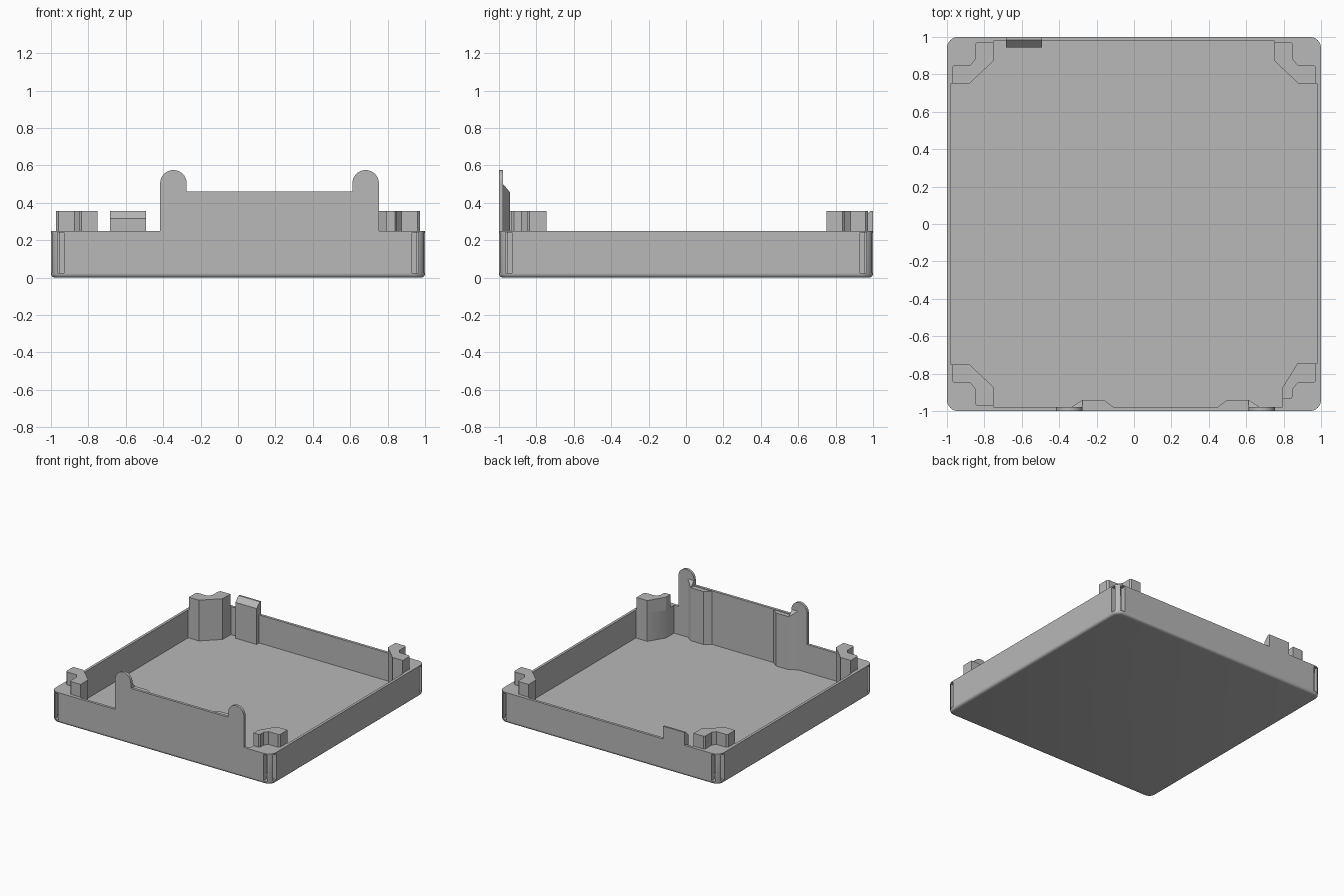
import bpy, bmesh, math

cube = bpy.data.objects.get("Cube")
if cube:
    bpy.data.objects.remove(cube, do_unlink=True)

grey = bpy.data.materials.new("plain_grey")
grey.use_nodes = True
grey.diffuse_color = (0.48, 0.48, 0.48, 1)
grey.node_tree.nodes["Principled BSDF"].inputs["Base Color"].default_value = grey.diffuse_color

WALL, FLOOR, RIM, TOP = 0.978, 0.02, 0.25, 0.355
AXES = {"x": lambda a, b, h: (h, a, b),
        "y": lambda a, b, h: (a, h, b),
        "z": lambda a, b, h: (a, b, h)}


def prism(name, outline, low, high, axis="z", edit=None):
    """Extrude a flat outline along one axis."""
    bm = bmesh.new()
    place = AXES[axis]
    rings = [[bm.verts.new(place(a, b, h)) for a, b in outline] for h in (low, high)]
    bm.faces.new(rings[0])
    bm.faces.new(rings[1])
    n = len(outline)
    for i in range(n):
        j = (i + 1) % n
        bm.faces.new((rings[0][i], rings[0][j], rings[1][j], rings[1][i]))
    bmesh.ops.recalc_face_normals(bm, faces=bm.faces[:])
    if edit:
        edit(bm)
    mesh = bpy.data.meshes.new(name)
    bm.to_mesh(mesh)
    bm.free()
    mesh.materials.append(grey)
    obj = bpy.data.objects.new(name, mesh)
    bpy.context.collection.objects.link(obj)
    return obj


def arc(cx, cy, r, start, end, steps=8):
    angles = [math.radians(start + (end - start) * i / steps) for i in range(steps + 1)]
    return [(cx + r * math.cos(t), cy + r * math.sin(t)) for t in angles]


def flip(points, sx, sy):
    return [(x * sx, y * sy) for x, y in points]


def select_only(obj):
    bpy.ops.object.select_all(action="DESELECT")
    obj.select_set(True)
    bpy.context.view_layer.objects.active = obj


def cut(obj, cutter):
    cutter.hide_render = True
    mod = obj.modifiers.new("cut", "BOOLEAN")
    mod.operation = "DIFFERENCE"
    mod.solver = "EXACT"
    mod.object = cutter
    select_only(obj)
    bpy.ops.object.modifier_apply(modifier=mod.name)
    bpy.data.objects.remove(cutter, do_unlink=True)


def round_bottom(bm):
    edges = [e for e in bm.edges if all(v.co.z < 0.001 for v in e.verts)]
    bmesh.ops.bevel(bm, geom=edges, offset=0.02, segments=3, profile=0.5, affect="EDGES")


# Tray body with rounded corners and bottom edge
corners = [(1, 1, 0), (-1, 1, 90), (-1, -1, 180), (1, -1, 270)]
outer = []
for sx, sy, turn in corners:
    outer += arc(0.94 * sx, 0.94 * sy, 0.06, turn, turn + 90)
tray = prism("tray", outer, 0, RIM, edit=round_bottom)

# Cavity leaves solid chamfered blocks in the corners
chamfer = [(WALL, 0.75), (0.88, 0.75), (0.75, 0.873), (0.75, WALL)]
short_chamfer = [(WALL, 0.745), (0.874, 0.745), (0.794, 0.874), (0.794, WALL)]
cavity = (chamfer + flip(chamfer, -1, 1)[::-1] + flip(chamfer, -1, -1)
          + flip(short_chamfer, 1, -1)[::-1])
cut(tray, prism("cavity_cutter", cavity, FLOOR, 0.5))

# Hollow corner pockets, each open through a pair of slots
pocket = [(0.87, 0.87), (0.955, 0.87), (0.955, 0.93), (1.1, 0.93), (1.1, 0.965),
          (0.965, 0.965), (0.965, 1.1), (0.93, 1.1), (0.93, 0.955), (0.87, 0.955)]
for sx, sy, turn in corners:
    cut(tray, prism("pocket_cutter", flip(pocket, sx, sy), 0.025, 0.24))
select_only(tray)
bpy.ops.object.shade_smooth_by_angle(angle=math.radians(35))

# Notched corner posts
notch = [(0.85, 0.88), (0.874, 0.85), (0.96, 0.85), (0.972, 0.838)]
post = [(0.75, 0.972), (0.838, 0.972), (0.85, 0.96)] + notch + [
    (0.972, 0.75), (0.88, 0.75), (0.75, 0.873)]
short_post = [(0.794, 0.933), (0.84, 0.933), (0.85, 0.92)] + notch + [
    (0.972, 0.745), (0.874, 0.745), (0.794, 0.874)]
prism("back_left_post", post, RIM, TOP)
prism("back_right_post", flip(post, -1, 1), RIM, TOP)
prism("front_right_post", flip(post, -1, -1), RIM, TOP)
prism("front_left_post", flip(short_post, 1, -1), RIM, TOP)

# Raised front panel with two round-topped tabs
MID, HALF, R = 0.1685, 0.585, 0.071
right_tab = arc(MID + HALF - R, 0.575 - R, R, 0, 180, 16)
left_tab = arc(MID - HALF + R, 0.575 - R, R, 0, 180, 16)
panel = ([(MID - HALF, RIM), (MID + HALF, RIM)] + right_tab
         + [(MID + HALF - 2 * R, 0.46), (MID - HALF + 2 * R, 0.46)] + left_tab)
front_panel = prism("front_panel", panel, -1, -WALL, axis="y")
select_only(front_panel)
bpy.ops.object.shade_smooth_by_angle(angle=math.radians(35))


# Tapered stiffening ribs with a sloped gusset beside each tab
def slope_top(bm):
    for v in bm.verts:
        if v.co.y > -0.95:
            v.co.z = 0.455
    bmesh.ops.remove_doubles(bm, verts=bm.verts[:], dist=0.0001)


for side, s in (("left", 1), ("right", -1)):
    rib = [(0.5, -WALL), (0.445, -0.94), (0.33, -0.94), (0.28, -WALL)]
    gusset = [(0.5, -WALL), (0.445, -0.94), (0.445, -WALL)]
    prism(side + "_rib", [(MID + s * x, y) for x, y in rib], FLOOR, 0.455)
    prism(side + "_gusset", [(MID + s * x, y) for x, y in gusset], 0.455, 0.5, edit=slope_top)

# Back clip with sloped lead-in
clip = [(0.945, FLOOR), (WALL, FLOOR), (WALL, RIM), (1, RIM), (1, TOP),
        (0.985, TOP), (0.945, 0.315)]
prism("back_clip", clip, -0.685, -0.492, axis="x")
